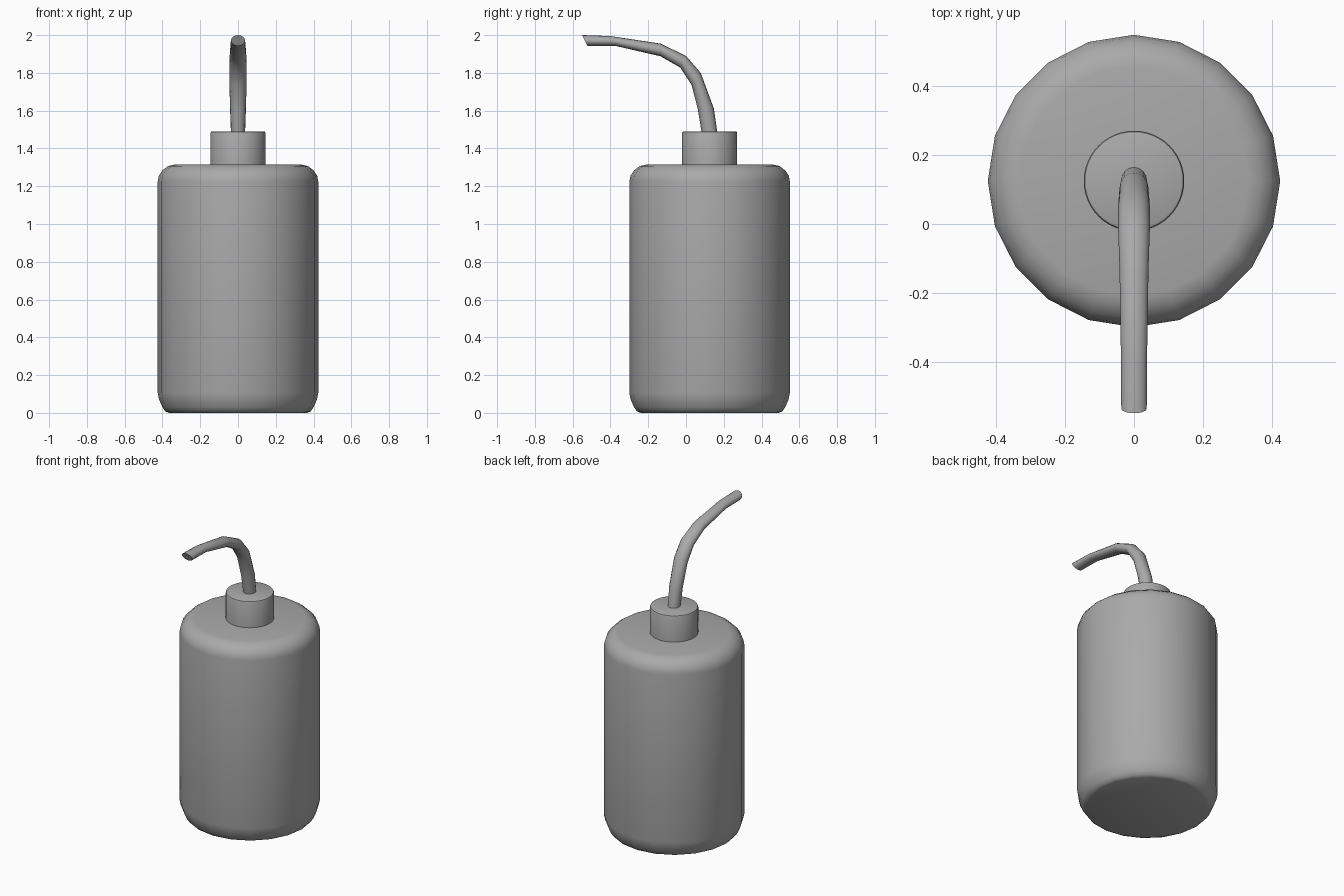
import bpy, bmesh
from math import sin, cos, tau, radians

cube = bpy.data.objects.get("Cube")
if cube:
    bpy.data.objects.remove(cube, do_unlink=True)

AXIS_Y = 0.125  # centre line of the bottle

grey = bpy.data.materials.new("plain_grey")
grey.use_nodes = True
colour = (0.4, 0.4, 0.4, 1)
grey.diffuse_color = colour
grey.node_tree.nodes["Principled BSDF"].inputs["Base Color"].default_value = colour


def loft(name, rings, angle):
    """Skin a list of point rings, closed at both ends."""
    bm = bmesh.new()
    loops = [[bm.verts.new(p) for p in ring] for ring in rings]
    n = len(loops[0])
    for a, b in zip(loops, loops[1:]):
        for i in range(n):
            j = (i + 1) % n
            bm.faces.new((a[i], a[j], b[j], b[i]))
    bm.faces.new(loops[0])
    bm.faces.new(loops[-1])
    bmesh.ops.recalc_face_normals(bm, faces=bm.faces[:])
    mesh = bpy.data.meshes.new(name)
    bm.to_mesh(mesh)
    bm.free()
    mesh.materials.append(grey)
    obj = bpy.data.objects.new(name, mesh)
    bpy.context.collection.objects.link(obj)
    bpy.ops.object.select_all(action="DESELECT")
    obj.select_set(True)
    bpy.context.view_layer.objects.active = obj
    bpy.ops.object.shade_smooth_by_angle(angle=radians(angle))
    return obj


def lathe(name, profile, sides, angle):
    """Turn a (radius, height) profile around the bottle axis."""
    rings = [[(r * cos(tau * i / sides), AXIS_Y + r * sin(tau * i / sides), z)
              for i in range(sides)] for r, z in profile]
    return loft(name, rings, angle)


# Bottle body with rounded shoulder and foot
lathe("bottle_body", [(0.365, 0), (0.385, 0.008), (0.4, 0.03), (0.417, 0.068),
                      (0.425, 0.105), (0.425, 1.225), (0.419, 1.256), (0.4, 1.284),
                      (0.37, 1.307), (0.333, 1.315)], 20, 40)

# Cap with a slightly eased rim
lathe("cap", [(0.146, 1.3), (0.146, 1.481), (0.143, 1.488), (0.136, 1.491)], 48, 40)

# Bent spout: outer (y, z), inner (y, z) and half width of each ring
spout = [((0.168, 1.47), (0.085, 1.47), 0.037),
         ((0.148, 1.61), (0.062, 1.61), 0.042),
         ((0.078, 1.80), (0.030, 1.735), 0.046),
         ((0.0, 1.89), (-0.03, 1.828), 0.046),
         ((-0.135, 1.955), (-0.135, 1.888), 0.042),
         ((-0.40, 1.995), (-0.37, 1.942), 0.038),
         ((-0.55, 2.0), (-0.522, 1.943), 0.037)]
rings = []
for (y1, z1), (y2, z2), w in spout:
    ring = []
    for i in range(16):
        c, s = cos(tau * i / 16), sin(tau * i / 16)
        ring.append((w * c, (y1 + y2 + (y1 - y2) * s) / 2, (z1 + z2 + (z1 - z2) * s) / 2))
    rings.append(ring)
loft("spout", rings, 45)
